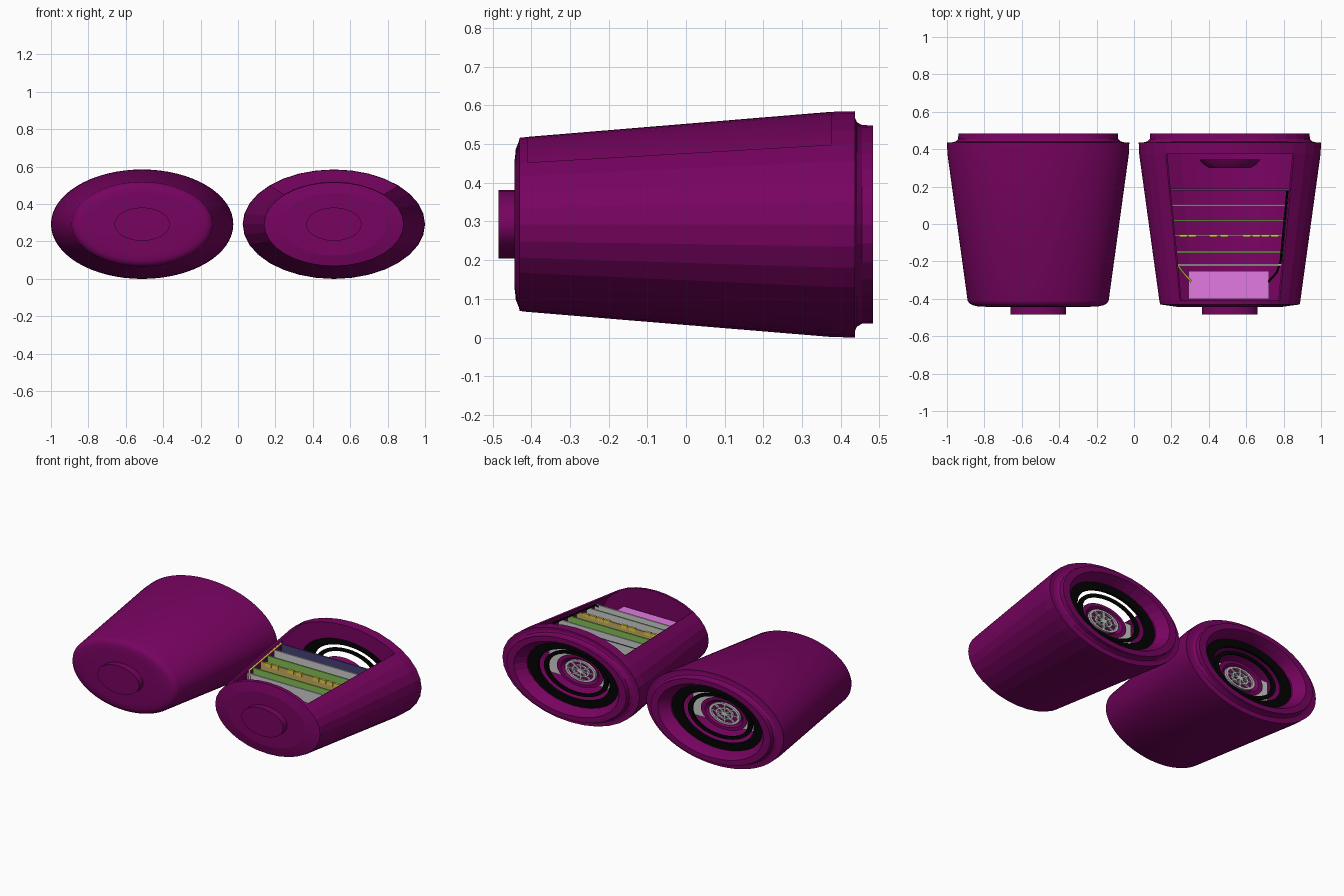
import bpy, bmesh, math
from mathutils import Vector

if "Cube" in bpy.data.objects:
    bpy.data.objects.remove(bpy.data.objects["Cube"])

ZC, RATIO = 0.2925, 0.6          # ellipse centre height and height/width ratio


def mat(name, r, g, b):
    m = bpy.data.materials.new(name)
    m.diffuse_color = (r, g, b, 1)
    m.use_nodes = True
    m.node_tree.nodes["Principled BSDF"].inputs["Base Color"].default_value = m.diffuse_color
    return m


PLUM = mat("plum", 0.185, 0.001, 0.118)
LILAC = mat("lilac", 0.76, 0.19, 0.76)
GREY = mat("grey", 0.6, 0.6, 0.6)
GREEN = mat("green", 0.23, 0.52, 0.09)
GOLD = mat("gold", 0.55, 0.4, 0.11)
NAVY = mat("navy", 0.06, 0.05, 0.17)
BLACK = mat("black", 0.001, 0.001, 0.001)
YELLOW = mat("yellow", 0.75, 0.6, 0.06)


def finish(bm, name, mats, smooth=False):
    bmesh.ops.remove_doubles(bm, verts=bm.verts, dist=1e-5)
    bmesh.ops.recalc_face_normals(bm, faces=bm.faces)
    me = bpy.data.meshes.new(name)
    bm.to_mesh(me)
    bm.free()
    ob = bpy.data.objects.new(name, me)
    bpy.context.collection.objects.link(ob)
    for m in mats:
        me.materials.append(m)
    if smooth:
        bpy.ops.object.select_all(action='DESELECT')
        ob.select_set(True)
        bpy.context.view_layer.objects.active = ob
        bpy.ops.object.shade_smooth_by_angle(angle=math.radians(30))
    return ob


def point(cx, y, a, t):
    return Vector((cx + a * math.cos(t), y, ZC + RATIO * a * math.sin(t)))


def lathe(name, cx, prof, m, segs=48, smooth=True, window=None):
    """Elliptical revolve of (y, half width) points; window = (outer k, inner k)."""
    bm = bmesh.new()
    rings = [[bm.verts.new(point(cx, y, a, math.tau * j / segs)) for j in range(segs)]
             for y, a in prof]

    def face(*vs):
        if len({tuple(round(c, 6) for c in v.co) for v in vs}) > 2:
            bm.faces.new(vs)

    lo, hi = segs // 8, 3 * segs // 8
    for k in range(len(prof) - 1):
        for j in range(segs):
            if window and k in window and lo <= j < hi:
                continue
            n = (j + 1) % segs
            face(rings[k][j], rings[k][n], rings[k + 1][n], rings[k + 1][j])
    if window:                   # walls of the cut opening
        o, i = window
        for ro, ri in ((rings[o], rings[i + 1]), (rings[o + 1], rings[i])):
            for j in range(lo, hi):
                face(ro[j], ro[j + 1], ri[j + 1], ri[j])
        for j in (lo, hi):
            face(rings[o][j], rings[o + 1][j], rings[i][j], rings[i + 1][j])
    return finish(bm, name, [m], smooth)


def ring(name, cx, y0, y1, a0, a1, m):
    return lathe(name, cx, [(y0, a0), (y0, a1), (y1, a1), (y1, a0), (y0, a0)], m)


def box(name, x0, x1, y0, y1, z0, z1, mats):
    """Block; a second material goes on the back face."""
    bm = bmesh.new()
    bmesh.ops.create_cube(bm, size=1)
    for v in bm.verts:
        v.co = ((x0 + x1) / 2 + v.co.x * (x1 - x0), (y0 + y1) / 2 + v.co.y * (y1 - y0),
                (z0 + z1) / 2 + v.co.z * (z1 - z0))
    ob = finish(bm, name, mats)
    for p in ob.data.polygons:
        p.material_index = int(len(mats) > 1 and p.normal.y > 0.5)
    return ob


def inner(y):                    # half width of the cavity
    return 0.365 + (y + 0.41) / 0.785 * 0.108


def board_top(y):
    return ZC + inner(y) * RATIO * 0.6


def wire(name, pts, m):
    cu = bpy.data.curves.new(name, 'CURVE')
    cu.dimensions = '3D'
    cu.bevel_depth, cu.bevel_resolution = 0.006, 1
    sp = cu.splines.new('POLY')
    sp.points.add(len(pts) - 1)
    for p, c in zip(sp.points, pts):
        p.co = (*c, 1)
    cu.materials.append(m)
    bpy.context.collection.objects.link(bpy.data.objects.new(name, cu))


# Shell profile: rear rim, concave step, lip, funnel, then inside wall
REAR = [(0.437, 0.4875), (0.437, 0.458), (0.442, 0.44), (0.455, 0.428), (0.483, 0.426),
        (0.483, 0.375), (0.42, 0.325), (0.375, 0.325), (0.375, 0.473), (-0.41, 0.365), (-0.41, 0)]
MID = [(-0.41, 0.377), (0.375, 0.485)]
ROUND_FRONT = [(-0.443, 0), (-0.443, 0.27), (-0.44, 0.325), (-0.434, 0.35), (-0.424, 0.368)]
FLAT_FRONT = [(-0.443, 0), (-0.443, 0.28), (-0.43, 0.373)]

BOARDS = [(-0.22, GREY, GREY), (-0.15, GREEN, GREY), (-0.06, GOLD, GOLD),
          (0.02, GREEN, GREEN), (0.10, GREY, GREY), (0.185, NAVY, GREY)]

for side, cx in (("left", -0.5125), ("right", 0.5125)):
    # Outer shell: closed on the left, cut open on top on the right
    if side == "left":
        lathe("left_shell", cx, ROUND_FRONT + MID + REAR, PLUM, 64)
    else:
        prof = FLAT_FRONT + MID + REAR
        k = len(FLAT_FRONT)
        lathe("right_shell", cx, prof, PLUM, 32, False, (k, len(prof) - 3))
    lathe(side + "_front_button", cx,
          [(-0.44, 0), (-0.44, 0.148), (-0.485, 0.148), (-0.485, 0)], PLUM)

    # Rear speaker: black rings, dished hub and spoked grille
    ring(side + "_outer_ring", cx, 0.39, 0.41, 0.255, 0.33, BLACK)
    ring(side + "_inner_ring", cx, 0.375, 0.388, 0.198, 0.228, BLACK)
    lathe(side + "_hub", cx, [(0.30, 0), (0.30, 0.11), (0.318, 0.14), (0.345, 0.165),
                              (0.345, 0.135), (0.325, 0.115), (0.32, 0)], PLUM)
    for a0, a1 in ((0.092, 0.11), (0.05, 0.062), (0.0, 0.022)):
        ring(side + "_grille_ring", cx, 0.33, 0.343, a0, a1, GREY)
    bm = bmesh.new()
    for i in range(8):
        t = math.tau * i / 8
        vs = [point(cx, 0.342, a, t + s * 0.006 / a)
              for a, s in ((0.02, -1), (0.1, -1), (0.1, 1), (0.02, 1))]
        f = bm.faces.new([bm.verts.new(v) for v in vs])
        r = bmesh.ops.extrude_face_region(bm, geom=[f])
        bmesh.ops.translate(bm, vec=(0, -0.01, 0),
                            verts=[g for g in r["geom"] if isinstance(g, bmesh.types.BMVert)])
    finish(bm, side + "_grille_spokes", [GREY])

    # Circuit boards, standing across the cavity just under the opening
    for n, (y, front, back) in enumerate(BOARDS):
        w = inner(y) * 0.74
        box(f"{side}_board_{n + 1}", cx - w, cx + w, y - 0.005, y + 0.005,
            ZC - inner(y) * RATIO * 0.55, board_top(y), [front, back])
    # Contacts along the gold board
    for n, x in enumerate((-0.25, -0.2, -0.09, -0.03, 0.09, 0.14, 0.19, 0.24)):
        box(f"{side}_contact_{n + 1}", cx + x - 0.02, cx + x + 0.02, -0.07, -0.055,
            board_top(-0.06) - 0.02, board_top(-0.06) + 0.003, [YELLOW])
    # Battery and its two wires
    box(side + "_battery", cx - 0.222, cx + 0.21, -0.40, -0.25, 0.13, 0.37, [LILAC])
    for sx, m, f in ((-1, YELLOW, 0.74), (1, BLACK, 0.69)):
        pts = [(cx + sx * inner(y) * f, y, board_top(y) + 0.004) for y in (0.18, -0.06, -0.2)]
        pts += [(cx + sx * 0.25, -0.26, 0.39), (cx + sx * 0.205, -0.31, 0.365)]
        wire(f"{side}_wire_{m.name}", pts, m)
